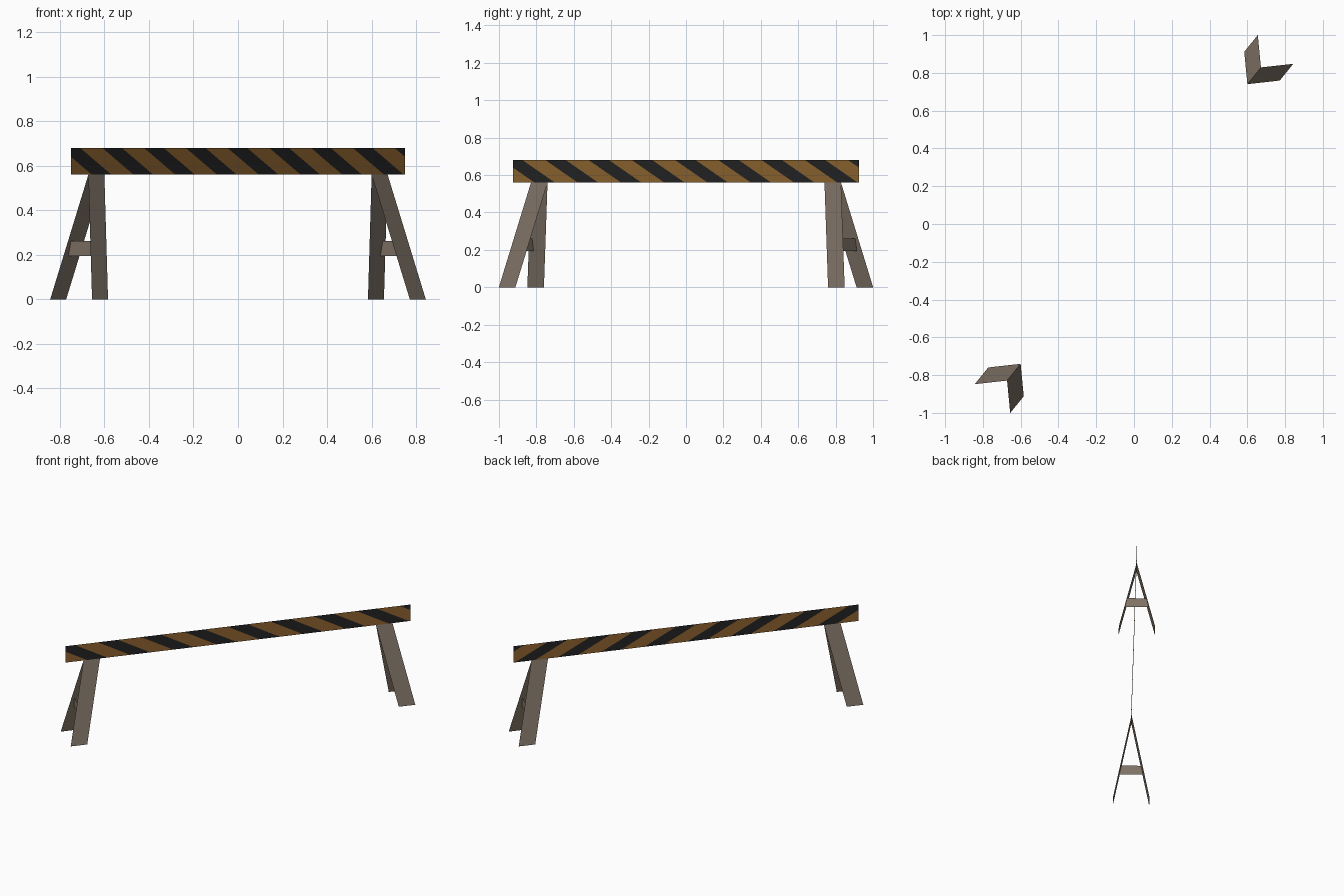
import bpy, bmesh, math
from mathutils import Vector

if "Cube" in bpy.data.objects:
    bpy.data.objects.remove(bpy.data.objects["Cube"])

# Frame: u runs along the beam, v across it; the whole barrier stands diagonally
HALF = 1.191
U = Vector((0.75, 0.925, 0)).normalized()
V = Vector((U.y, -U.x, 0))
BEAM_LOW, BEAM_TOP = 0.56, 0.68
SPREAD = 0.121                      # foot distance from the centre line


def material(name, rgb):
    m = bpy.data.materials.new(name)
    m.diffuse_color = (*rgb, 1)
    m.use_nodes = True
    m.node_tree.nodes["Principled BSDF"].inputs["Base Color"].default_value = m.diffuse_color
    return m


wood = material("weathered wood", (0.216, 0.171, 0.133))
orange = material("dull orange", (0.283, 0.133, 0.030))
black = material("black paint", (0.0176, 0.0176, 0.0176))


def place(u, v, z):
    return U * u + V * v + Vector((0, 0, z))


def sheet(name, corners, facing, mats, stripes=None):
    """Flat board from (u, v, z) corners, turned towards the facing vector."""
    bm = bmesh.new()
    face = bm.faces.new([bm.verts.new(place(*c)) for c in corners])
    face.normal_update()
    if face.normal.dot(facing) < 0:
        face.normal_flip()
    if stripes:
        stripes(bm)
    mesh = bpy.data.meshes.new(name)
    bm.to_mesh(mesh)
    bm.free()
    for m in mats:
        mesh.materials.append(m)
    ob = bpy.data.objects.new(name, mesh)
    bpy.context.collection.objects.link(ob)
    return ob


# Diagonal warning stripes: cut the board, then colour by position
PERIOD = 2 * HALF / 8
SHIFT = 0.75 * PERIOD               # sideways run of a stripe over the height
START, END = -0.25, 0.22            # black part of each period, at the top edge


def cut_stripes(bm):
    height = BEAM_TOP - BEAM_LOW
    normal = U * height + Vector((0, 0, SHIFT))
    for k in range(-1, 10):
        for edge in (START, END):
            point = place(-HALF + (k + edge) * PERIOD, 0, BEAM_TOP)
            bmesh.ops.bisect_plane(bm, geom=bm.verts[:] + bm.edges[:] + bm.faces[:],
                                   plane_co=point, plane_no=normal, dist=1e-6)
    for f in bm.faces:
        c = f.calc_center_median()
        t = (c.dot(U) + HALF - SHIFT * (BEAM_TOP - c.z) / height) / PERIOD
        f.material_index = 1 if (t - START) % 1 < END - START else 0


# Striped beam
sheet("striped_beam",
      [(-HALF, 0, BEAM_LOW), (HALF, 0, BEAM_LOW), (HALF, 0, BEAM_TOP), (-HALF, 0, BEAM_TOP)],
      V, [orange, black], cut_stripes)

# Splayed legs and a cross brace at each end
for s, end in ((-1, "left"), (1, "right")):
    for side, label in ((1, "front"), (-1, "back")):
        sheet(f"{end}_{label}_leg",
              [(s * 0.953, 0, BEAM_LOW), (s * 1.067, 0, BEAM_LOW),
               (s * 1.19, side * SPREAD, 0), (s * 1.076, side * SPREAD, 0)],
              V * side, [wood])
    low, top = 0.195, 0.262
    wl, wt = (SPREAD * (1 - z / BEAM_LOW) for z in (low, top))
    sheet(f"{end}_brace",
          [(s * 1.112, -wl, low), (s * 1.112, wl, low),
           (s * 1.112, wt, top), (s * 1.112, -wt, top)],
          U * s, [wood])
